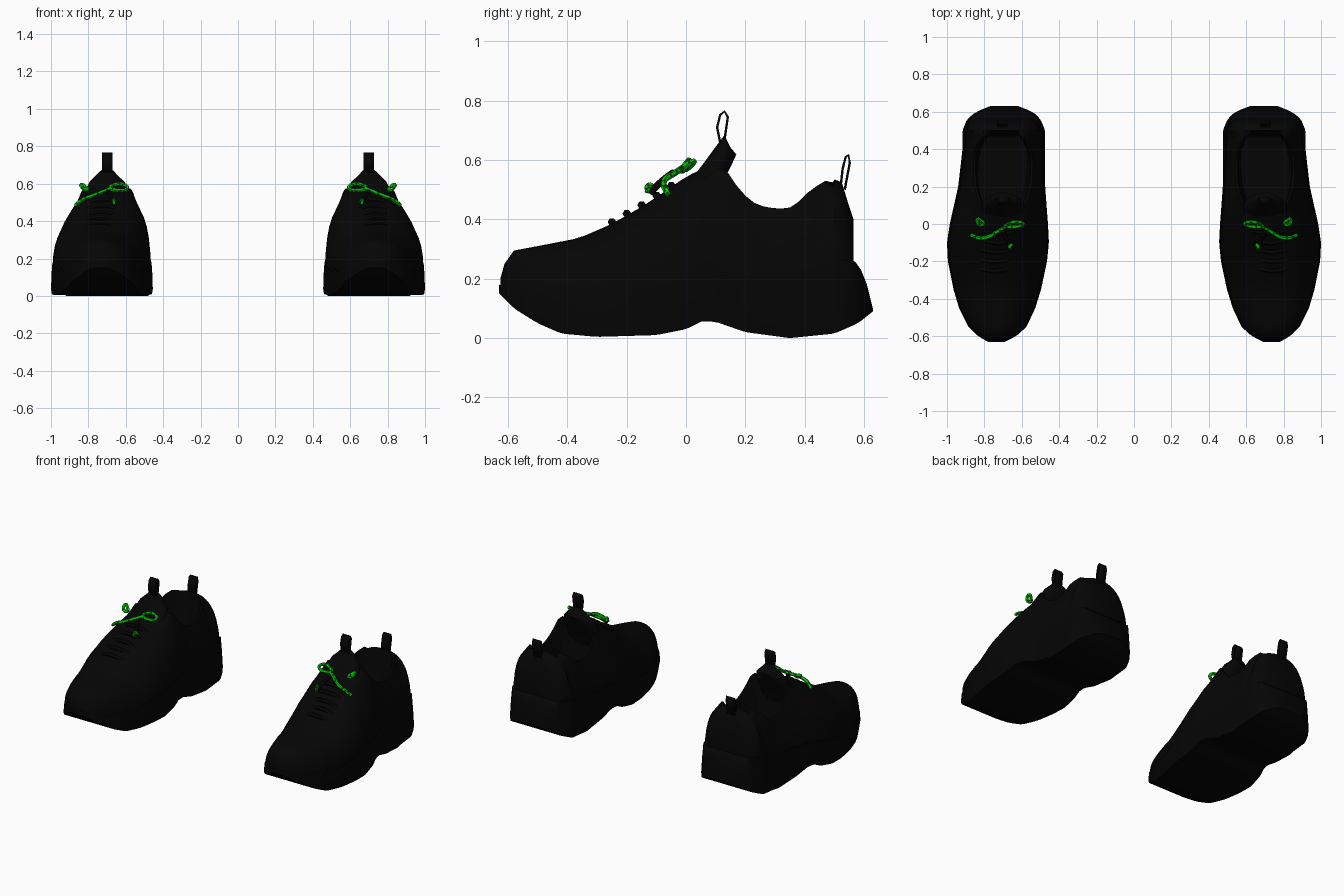
import bpy, bmesh, math, random
from mathutils import Matrix

random.seed(4)
if "Cube" in bpy.data.objects:
    bpy.data.objects.remove(bpy.data.objects["Cube"])


def material(name, color):
    mat = bpy.data.materials.new(name)
    mat.use_nodes = True
    mat.diffuse_color = (*color, 1)
    bsdf = mat.node_tree.nodes["Principled BSDF"]
    bsdf.inputs["Base Color"].default_value = (*color, 1)
    bsdf.inputs["Roughness"].default_value = 0.8
    return mat


black = material("upper black", (0.0016, 0.0016, 0.0016))
sole_black = material("sole black", (0.0014, 0.0014, 0.0014))
green = material("lace green", (0.002, 0.6, 0.002))
dark_green = material("lace dark green", (0.002, 0.08, 0.002))


def profile(*points):
    """Piecewise linear function through the given (y, value) points."""
    def value(y):
        if y <= points[0][0]:
            return points[0][1]
        for (a, u), (b, v) in zip(points, points[1:]):
            if y <= b:
                return u + (v - u) * (y - a) / (b - a)
        return points[-1][1]
    return value


def add_pair(name, mesh, mats, angle=40, thickness=0):
    """Add the left part and its mirror image for the right shoe."""
    for mat in mats:
        mesh.materials.append(mat)
    other = mesh.copy()
    other.transform(Matrix.Scale(-1, 4, (1, 0, 0)))
    other.flip_normals()
    for side, data in (("left_", mesh), ("right_", other)):
        obj = bpy.data.objects.new(side + name, data)
        bpy.context.collection.objects.link(obj)
        if thickness:
            solid = obj.modifiers.new("thickness", "SOLIDIFY")
            solid.thickness = thickness
            solid.offset = 0
        bpy.ops.object.select_all(action="DESELECT")
        obj.select_set(True)
        bpy.context.view_layer.objects.active = obj
        bpy.ops.object.shade_smooth_by_angle(angle=math.radians(angle))


def loft(rings, closed=True, caps=True):
    bm = bmesh.new()
    rows = [[bm.verts.new(p) for p in ring] for ring in rings]
    for a, b in zip(rows, rows[1:]):
        n = len(a)
        for i in range(n if closed else n - 1):
            j = (i + 1) % n
            bm.faces.new((a[i], a[j], b[j], b[i]))
    if caps:
        bm.faces.new(rows[0])
        bm.faces.new(rows[-1])
    bmesh.ops.recalc_face_normals(bm, faces=bm.faces)
    mesh = bpy.data.meshes.new("part")
    bm.to_mesh(mesh)
    bm.free()
    return mesh


def tube(points, radius, closed=False):
    curve = bpy.data.curves.new("path", "CURVE")
    curve.dimensions = "3D"
    curve.bevel_depth = radius
    curve.bevel_resolution = 1
    curve.resolution_u = 5
    curve.use_fill_caps = True
    spline = curve.splines.new("BEZIER")
    spline.bezier_points.add(len(points) - 1)
    spline.use_cyclic_u = closed
    for knot, p in zip(spline.bezier_points, points):
        knot.co = p
        knot.handle_left_type = knot.handle_right_type = "AUTO"
    obj = bpy.data.objects.new("path", curve)
    mesh = bpy.data.meshes.new_from_object(obj)
    bpy.data.objects.remove(obj)
    return mesh


# Plan outline and side profiles of one shoe
inner = profile((-.63, .69), (-.6, .63), (-.55, .575), (-.45, .528), (-.35, .497), (-.2, .465),
                (-.1, .455), (0, .46), (.2, .475), (.5, .475), (.56, .5), (.6, .54), (.63, .62))
outer = profile((-.63, .78), (-.6, .835), (-.55, .885), (-.45, .935), (-.35, .965), (-.2, .995),
                (-.1, 1), (0, .985), (.2, .94), (.4, .917), (.5, .917), (.56, .893), (.6, .845), (.63, .77))
sole_bottom = profile((-.63, .15), (-.58, .1), (-.5, .05), (-.42, .015), (-.3, .004), (-.1, .01),
                      (0, .03), (.05, .055), (.1, .055), (.2, .02), (.35, 0), (.5, .015), (.58, .05), (.63, .09))
sole_top = profile((-.63, .18), (-.55, .15), (-.47, .15), (-.44, .12), (-.4, .155), (-.35, .125),
                   (-.2, .16), (.1, .21), (.3, .215), (.4, .235), (.5, .26), (.565, .265),
                   (.59, .23), (.61, .18), (.63, .1))
sole_flare = profile((.1, .975), (.5, .92))
ridge = profile((-.626, .2), (-.612, .25), (-.58, .295), (-.5, .31), (-.36, .337), (-.25, .385),
                (-.15, .442), (-.05, .508), (0, .545), (.08, .58), (.5, .535), (.525, .525),
                (.545, .46), (.565, .4))
collar = profile((.1, .58), (.14, .56), (.18, .5), (.22, .46), (.27, .44), (.34, .435),
                 (.37, .45), (.42, .5), (.47, .53))
opening = profile((.1, .12), (.15, .14), (.22, .157), (.34, .16), (.42, .145), (.47, .11))
lean = profile((-.6, .735), (-.2, .745), (-.05, .72), (.05, .70))
taper = profile((.1, .965), (.3, .945), (.5, .915), (.545, .88), (.565, .8))
roundness = profile((-.6, .83), (-.3, .9), (.3, .9), (.5, .8))

# Sole
rings = []
for i in range(64):
    y = -.63 + 1.26 * i / 63
    mid, half = (inner(y) + outer(y)) / 2, (outer(y) - inner(y)) / 2
    low, high = sole_bottom(y), sole_top(y)
    flare = sole_flare(y)
    right = [(.985, 0), (1, .15), ((1 + flare) / 2 + .005, .6), (flare, 1)]
    section = right + [(-f, t) for f, t in reversed(right)]
    rings.append([(mid + half * f, y, low + (high - low) * t) for f, t in section])
add_pair("sole", loft(rings), [sole_black])

# Upper: arched sections, dipping to the insole inside the collar
STEPS = 10
FLOOR = 0.24


def upper_ring(y, is_open):
    base = sole_top(min(y, .56)) - .02
    half = (outer(y) - inner(y)) / 2 * taper(y)
    mid = (inner(y) + outer(y)) / 2
    top = collar(y) if is_open else ridge(y)
    if is_open:
        r = opening(y)
        pts = [(half + (r - half) * (k / 6) ** 1.6, base + (top - base) * k / 6) for k in range(7)]
        pts += [(r - .012, top), (r - .02, top - .03), (r - .028, FLOOR), (0, FLOOR)]
    else:
        p = roundness(y)
        pts = []
        for k in range(STEPS + 1):
            a = math.pi / 2 * k / STEPS
            pts.append((half * max(math.cos(a), 0) ** p, base + (top - base) * math.sin(a) ** p))
    section = [(-f, z) for f, z in pts] + pts[-2::-1]
    return [(mid + (lean(y) - mid) * (z - base) / (top - base) + f, y, z) for f, z in section]


stations = [(y, False) for y in (-.626, -.612, -.6, -.58)]
stations += [(-.54 + .04 * i, False) for i in range(16)]
stations += [(.11 + .03 * i, True) for i in range(13)]
stations += [(y, False) for y in (.5, .525, .545, .565)]
add_pair("upper", loft([upper_ring(*s) for s in stations]), [black], 50)

# Tongue, running down inside the throat
rings = []
for fy, fz, by, bz, half in ((-.06, .44, .06, .3, .11), (-.01, .5, .09, .43, .125), (.06, .59, .125, .53, .122),
                             (.1, .645, .152, .58, .1), (.13, .685, .17, .62, .05)):
    ring = []
    for k in range(16):
        a = math.tau * k / 16
        s = (1 + math.sin(a)) / 2
        sag = .015 * math.cos(a) ** 2
        ring.append((.70 + half * math.cos(a), by + (fy - by) * s, bz + (fz - bz) * s - sag))
    rings.append(ring)
add_pair("tongue", loft(rings), [black], 50)

# Pull loops on the tongue and heel
loops = {
    "tongue_loop": (.70, [(.115, .66), (.105, .71), (.115, .752), (.13, .764), (.141, .745), (.13, .67)]),
    "heel_loop": (.705, [(.52, .5), (.528, .57), (.538, .61), (.548, .617), (.552, .59), (.535, .5)]),
}
for name, (x, path) in loops.items():
    rows = [[(x + side * .028, y, z) for y, z in path] for side in (-1, 1)]
    add_pair(name, loft(rows, closed=False, caps=False), [black], 60, .008)

# Black lace bars over the throat
for i in range(5):
    y = -.25 + .05 * i
    x, z = lean(y), ridge(y) + .006
    bar = [(x + .11 * t, y + .015 * abs(t), z - .045 * t * t) for t in (-1, -.5, 0, .5, 1)]
    add_pair(f"lace_bar_{i + 1}", tube(bar, .014), [black])
add_pair("lace_tail", tube([(.66, -.12, .49), (.68, -.08, .53), (.7, -.04, .56)], .012), [black])

# Green bow with dark flecks
bow = {
    "bow_large_loop": ([(.592, 0, .58), (.62, .01, .597), (.66, .005, .594), (.685, -.01, .575),
                        (.65, -.016, .566), (.61, -.01, .566)], True),
    "bow_strand": ([(.68, -.01, .575), (.73, -.04, .555), (.78, -.07, .535),
                    (.83, -.075, .515), (.87, -.06, .485)], False),
    "bow_small_loop": ([(.806, 0, .57), (.818, .018, .584), (.834, .025, .595),
                        (.834, 0, .582), (.822, -.005, .57)], True),
    "bow_tip": ([(.655, -.11, .5), (.665, -.125, .515), (.66, -.13, .49)], False),
}
for name, (path, closed) in bow.items():
    mesh = tube(path, .0105, closed)
    for face in mesh.polygons:
        face.material_index = int(random.random() < .25)
    add_pair(name, mesh, [green, dark_green])
